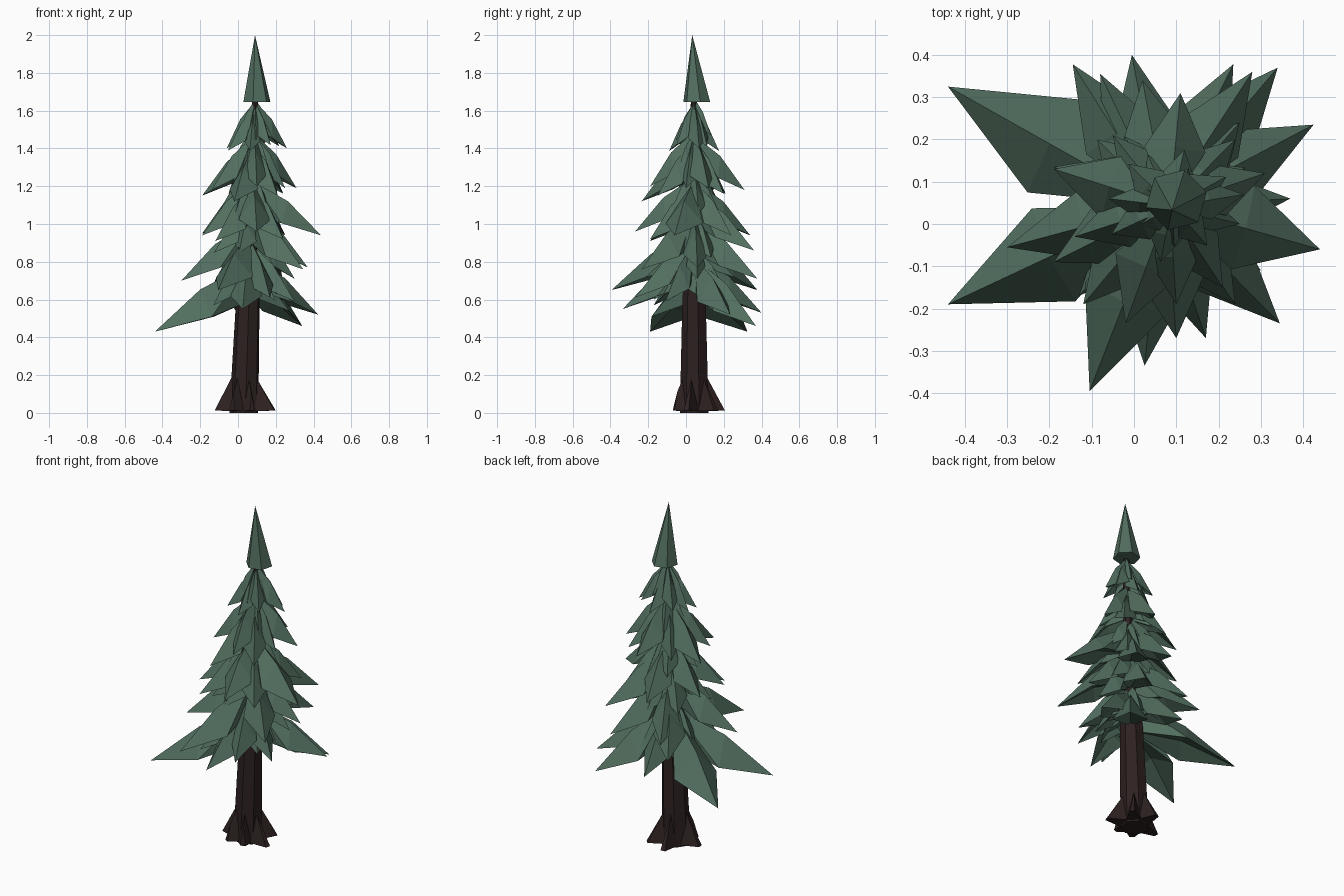
import bpy, bmesh, math, random
from mathutils import Vector

if "Cube" in bpy.data.objects:
    bpy.data.objects.remove(bpy.data.objects["Cube"])

random.seed(4)


def material(name, rgb):
    m = bpy.data.materials.new(name)
    m.diffuse_color = (*rgb, 1)
    m.use_nodes = True
    m.node_tree.nodes["Principled BSDF"].inputs["Base Color"].default_value = m.diffuse_color
    return m


GREEN = material("pine green", (0.083, 0.155, 0.113))
BARK = material("dark bark", (0.027, 0.015, 0.015))


def finish(bm, name, mat):
    bmesh.ops.recalc_face_normals(bm, faces=bm.faces)
    me = bpy.data.meshes.new(name)
    bm.to_mesh(me)
    bm.free()
    me.materials.append(mat)
    ob = bpy.data.objects.new(name, me)
    bpy.context.collection.objects.link(ob)
    return ob


def axis(z):
    """Centre of the leaning trunk at height z."""
    t = min(z / 1.7, 1)
    return Vector((0.032 + 0.060 * t, 0.046 - 0.004 * t, z))


def loft(name, rings, sides, mat, twist=0.0):
    """Tapered prism through (centre, radius) rings; radius 0 makes a point."""
    bm = bmesh.new()
    loops = []
    for c, r in rings:
        if r == 0:
            loops.append([bm.verts.new(c)] * sides)
        else:
            loops.append([bm.verts.new(c + Vector((r * math.cos(a), r * math.sin(a), 0)))
                          for a in (twist + 2 * math.pi * i / sides for i in range(sides))])
    for a, b in zip(loops, loops[1:]):
        for i in range(sides):
            j = (i + 1) % sides
            vs = [a[i], a[j], b[j], b[i]]
            bm.faces.new(list(dict.fromkeys(vs)))
    bm.faces.new(loops[0][::-1])
    if rings[-1][1]:
        bm.faces.new(loops[-1])
    return finish(bm, name, mat)


def branch(bm, tip, width, rise):
    """Drooping folded spearhead with a ridge on top and a hollow underside."""
    tip = Vector(tip) - Vector((0, 0, 0.01))
    root = axis(tip.z + rise)
    out = Vector((tip.x - root.x, tip.y - root.y, 0))
    side = Vector((-out.y, out.x, 0)).normalized() * width * out.length

    def at(t, h, s=0.0):
        p = root + out * t + side * s
        p.z = tip.z + rise * h
        return bm.verts.new(p)

    top, ridge, end = at(0.0, 1), at(0.52, 0.62), at(1, 0)
    left, right = at(0.5, 0.22, 1), at(0.5, 0.22, -1)
    under, base = at(0.48, 0.36), at(0.0, 0.45)
    for f in ((top, left, ridge), (top, ridge, right), (ridge, left, end), (ridge, end, right),
              (end, left, under), (end, under, right), (under, left, base), (under, base, right),
              (top, base, left), (top, right, base)):
        bm.faces.new(f)


# Trunk
loft("trunk", [(axis(0), 0.078), (axis(0.2), 0.074), (axis(0.6), 0.064),
               (axis(0.9), 0.04), (axis(1.7), 0.015)], 7, BARK, 0.3)

# Flared roots
bm = bmesh.new()
for ang, reach in ((182, 0.155), (238, 0.125), (292, 0.12), (345, 0.17), (45, 0.16), (98, 0.16)):
    a = math.radians(ang)
    d, s = Vector((math.cos(a), math.sin(a), 0)), Vector((-math.sin(a), math.cos(a), 0))
    c = axis(0)
    pts = [c + d * 0.065 + Vector((0, 0, 0.19))]
    pts += [c + d * 0.05 + s * k + Vector((0, 0, 0.01)) for k in (-0.045, 0.045)]
    pts += [c + d * reach + s * k + Vector((0, 0, 0.012)) for k in (-0.014, 0.014)]
    pts += [c + d * 0.1 + Vector((0, 0, 0.11))]
    bmesh.ops.convex_hull(bm, input=[bm.verts.new(p) for p in pts])
finish(bm, "roots", BARK)

# Large outer branches, by tip position
bm = bmesh.new()
for x, y, z in ((-0.44, 0.325, 0.44), (-0.44, -0.19, 0.44), (0.425, 0.235, 0.53), (0.34, 0.37, 0.47),
                (-0.005, 0.40, 0.54), (0.025, -0.335, 0.56), (0.30, -0.11, 0.60), (-0.13, -0.17, 0.58),
                (-0.105, -0.395, 0.66), (0.345, -0.235, 0.77), (-0.145, 0.378, 0.66),
                (0.235, 0.378, 0.72), (-0.30, -0.055, 0.71), (0.17, -0.27, 0.62),
                (0.28, 0.36, 0.87), (-0.08, 0.355, 0.73), (0.30, 0.06, 0.72), (0.37, 0.06, 0.78)):
    branch(bm, (x, y, z), 0.22, 0.36 if z < 0.5 else 0.31)
finish(bm, "lower_branches", GREEN)

# Middle tiers
bm = bmesh.new()
for x, y, z in ((0.44, -0.06, 0.95), (-0.19, -0.09, 0.95), (0.10, -0.27, 0.97), (-0.12, -0.19, 0.92),
                (0.02, 0.34, 0.95), (0.25, 0.24, 0.95), (-0.19, 0.135, 0.96), (0.24, -0.19, 0.93),
                (0.31, 0.12, 1.2), (-0.19, 0.13, 1.16), (-0.02, -0.235, 1.13), (0.11, 0.31, 1.19),
                (-0.14, -0.03, 1.19), (0.21, -0.15, 1.16), (0.24, 0.20, 1.17), (0.10, -0.19, 1.21),
                (-0.05, 0.21, 1.17), (0.25, 0.0, 1.2), (0.26, 0.07, 1.41), (-0.06, 0.06, 1.41)):
    branch(bm, (x, y, z), 0.27, 0.25 if z > 1.3 else 0.29)
finish(bm, "middle_branches", GREEN)

# Upper tier and short filler branches between tiers
bm = bmesh.new()
for z, n, r, rise in ((1.41, 6, 0.145, 0.23), (1.47, 5, 0.10, 0.20), (1.28, 5, 0.13, 0.24),
                      (1.06, 6, 0.18, 0.24), (0.84, 6, 0.21, 0.26), (0.62, 7, 0.23, 0.28)):
    start = random.random() * 6
    for i in range(n):
        a = start + 2 * math.pi * i / n + random.uniform(-0.15, 0.15)
        d = r * random.uniform(0.85, 1.1)
        c = axis(z)
        branch(bm, (c.x + d * math.cos(a), c.y + d * math.sin(a), z + random.uniform(-0.02, 0.02)), 0.32, rise)
finish(bm, "upper_branches", GREEN)

# Pointed crown
loft("crown", [(Vector((0.1, 0.057, 1.645)), 0.074), (Vector((0.09, 0.033, 2.0)), 0)], 6, GREEN, 0.25)
